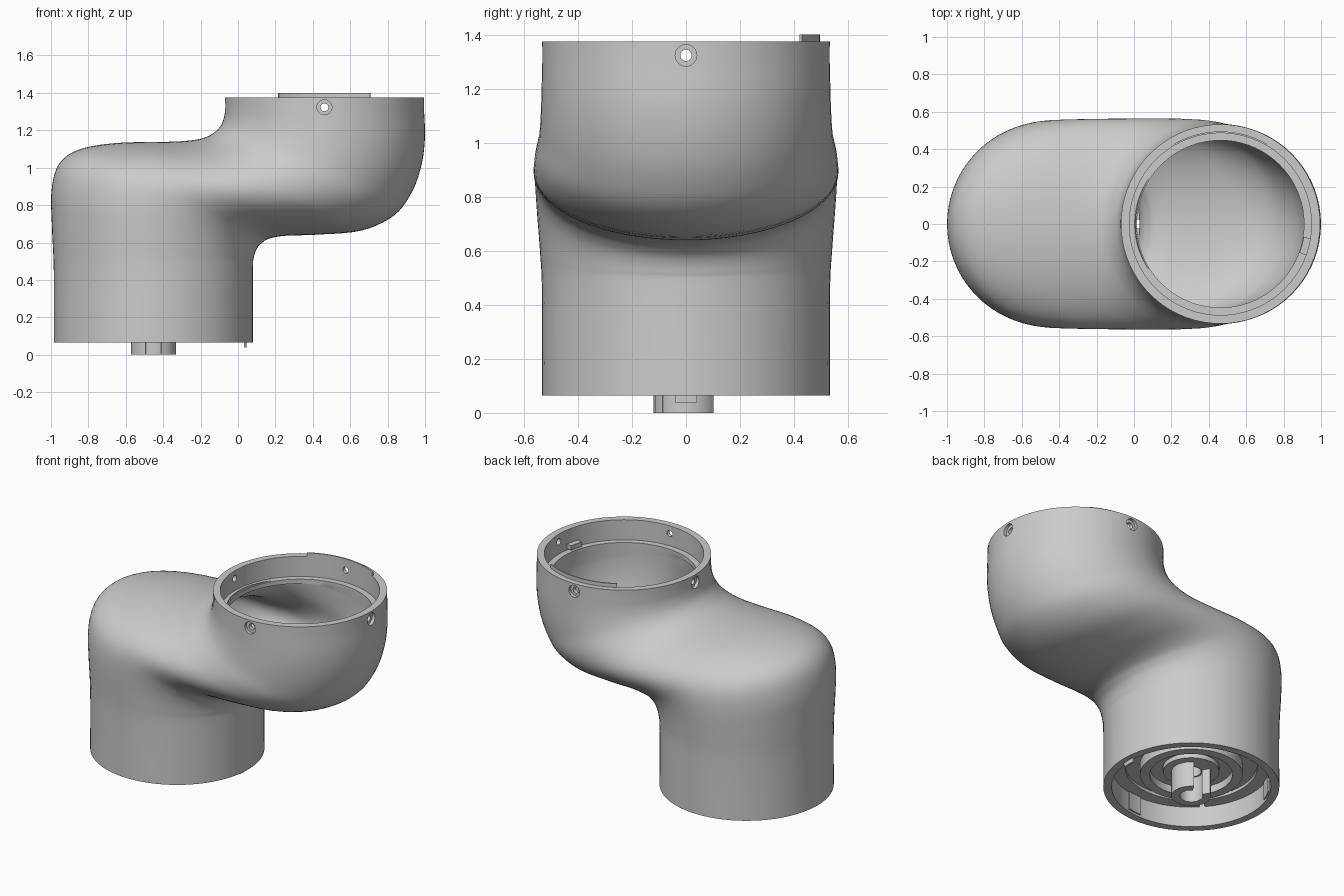
import bpy, bmesh
from math import sin, cos, pi, radians
from mathutils import Vector

if "Cube" in bpy.data.objects:
    bpy.data.objects.remove(bpy.data.objects["Cube"])

N = 72
LOW, UP = -0.452, 0.462          # x centres of lower and upper sockets


def finish(bm, name, hide=False):
    bmesh.ops.recalc_face_normals(bm, faces=bm.faces)
    me = bpy.data.meshes.new(name)
    bm.to_mesh(me)
    bm.free()
    ob = bpy.data.objects.new(name, me)
    bpy.context.collection.objects.link(ob)
    if hide:
        ob.hide_render = True
        ob.hide_set(True)
    return ob


def smooth(ob, angle=32):
    bpy.ops.object.select_all(action='DESELECT')
    ob.select_set(True)
    bpy.context.view_layer.objects.active = ob
    bpy.ops.object.shade_smooth_by_angle(angle=radians(angle))


def loft(bm, rings):
    """Closed skin through a cyclic list of vertex rings."""
    vs = [[bm.verts.new(p) for p in r] for r in rings]
    for a, b in zip(vs, vs[1:] + vs[:1]):
        for i in range(len(a)):
            j = (i + 1) % len(a)
            bm.faces.new((a[i], a[j], b[j], b[i]))


def section(s, wall=0.0):
    """Elliptical section between left and right silhouette points."""
    l, r = Vector((s[0], 0, s[1])), Vector((s[2], 0, s[3]))
    c, d = (l + r) / 2, (r - l) / 2
    d *= (d.length - wall) / d.length
    w = s[4] - wall
    return [c + d * cos(t) + Vector((0, w * sin(t), 0))
            for t in (2 * pi * i / N for i in range(N))]


def circle(x, r, z):
    return [Vector((x + r * cos(2 * pi * i / N), r * sin(2 * pi * i / N), z)) for i in range(N)]


def arc_block(name, x, r0, r1, z0, z1, a0, a1, n=16):
    """Curved block: a slice of a ring between two angles."""
    bm = bmesh.new()
    prev = None
    for i in range(n + 1):
        a = radians(a0 + (a1 - a0) * i / n)
        q = [bm.verts.new((x + r * cos(a), r * sin(a), z))
             for r, z in ((r0, z0), (r1, z0), (r1, z1), (r0, z1))]
        if prev:
            for k in range(4):
                m = (k + 1) % 4
                bm.faces.new((prev[k], prev[m], q[m], q[k]))
        if i in (0, n):
            bm.faces.new(q)
        prev = q
    ob = finish(bm, name)
    smooth(ob)
    return ob


def turned(name, x, profile):
    """Ring-shaped part from a closed (radius, z) profile."""
    bm = bmesh.new()
    loft(bm, [circle(x, r, z) for r, z in profile])
    ob = finish(bm, name)
    smooth(ob)
    return ob


# S-bend sections: left x, z, right x, z, half width in y
keys = [
    (-.985, .065, .080, .065, .533), (-.985, .45, .080, .45, .533),
    (-.995, .69, .085, .52, .541), (-.997, .88, .100, .565, .550),
    (-.957, 1.02, .125, .595, .556), (-.85, 1.097, .165, .62, .559),
    (-.65, 1.132, .25, .636, .562), (-.39, 1.138, .42, .642, .564),
    (-.26, 1.145, .66, .664, .564), (-.175, 1.162, .835, .745, .558),
    (-.125, 1.19, .93, .87, .543), (-.092, 1.225, .98, 1.01, .537),
    (-.075, 1.27, .999, 1.15, .534), (-.07, 1.315, .996, 1.30, .533),
    (-.07, 1.375, .995, 1.375, .533)]


def spline(k, steps=5):
    out = []
    for i in range(len(k) - 1):
        p = [Vector(k[max(0, min(len(k) - 1, i + o))]) for o in (-1, 0, 1, 2)]
        for s in range(steps):
            t = s / steps
            m0, m1 = (p[2] - p[0]) / 2, (p[3] - p[1]) / 2
            out.append(p[1] * (2*t**3 - 3*t*t + 1) + m0 * (t**3 - 2*t*t + t)
                       + p[2] * (3*t*t - 2*t**3) + m1 * (t**3 - t*t))
    return out + [Vector(k[-1])]


secs = spline(keys)
inner = [s for s in secs if s[1] > 0.3 and s[3] < 1.13]

# Hollow elbow body: outer skin, stepped top socket, bore, bottom socket
bm = bmesh.new()
rings = [section(s) for s in secs]
rings += [circle(UP, .487, 1.375), circle(UP, .487, 1.24),
          circle(UP, .447, 1.24), circle(UP, .447, 1.21)]
rings += [section(s, .05 + .035 * i / len(inner)) for i, s in reversed(list(enumerate(inner)))]
rings += [circle(LOW, .482, .26), circle(LOW, .482, .065)]
loft(bm, rings)
body = finish(bm, "elbow_body")

# Four countersunk screw holes round the top rim
bm = bmesh.new()
for k in range(4):
    d = Vector((cos(k * pi / 2), sin(k * pi / 2), 0))
    side = Vector((-d.y, d.x, 0))
    prof = [(.44, .021), (.512, .021), (.512, .040), (.60, .040)]
    loops = [[bm.verts.new(Vector((UP, 0, 1.323)) + d * h
                           + side * (r * cos(2*pi*i/24)) + Vector((0, 0, r * sin(2*pi*i/24))))
              for i in range(24)] for h, r in prof]
    for a, b in zip(loops, loops[1:]):
        for i in range(24):
            j = (i + 1) % 24
            bm.faces.new((a[i], a[j], b[j], b[i]))
    bm.faces.new(loops[0])
    bm.faces.new(loops[-1])
cutter = finish(bm, "screw_hole_cutter", hide=True)
mod = body.modifiers.new("screw_holes", 'BOOLEAN')
mod.object, mod.operation, mod.solver = cutter, 'DIFFERENCE', 'EXACT'
bpy.context.view_layer.objects.active = body
bpy.ops.object.modifier_apply(modifier=mod.name)
bpy.data.objects.remove(cutter)
smooth(body)

# Top socket: raised lip at the back and a locating key
arc_block("top_lip", UP, .486, .495, 1.365, 1.40, 60, 120)
arc_block("top_key", UP, .45, .49, 1.25, 1.28, -20, -9, 6)

# Bottom bulkhead with concentric steps, its rim broken by slots
turned("bulkhead", LOW, [
    (.06, .25), (.44, .25), (.44, .20), (.40, .20), (.40, .22), (.31, .22),
    (.31, .15), (.25, .15), (.25, .20), (.17, .20), (.17, .17), (.06, .17)])
for i, (a, b) in enumerate([(3, 100), (104, 220), (224, 343), (353, 357)]):
    arc_block(f"bulkhead_rim_{i}", LOW, .438, .484, .20, .25, a, b, 24)

# Slotted centre hub, its clips, and wall pads
arc_block("centre_hub", LOW, .07, .12, 0, .20, 122, 418, 40)
for s in (0, 1):
    arc_block(f"hub_clip_{s}", LOW, .10, .122, .0, .20, 225 + 65 * s, 250 + 65 * s, 4)
for k in range(3):
    arc_block(f"wall_pad_{k}", LOW, .473, .484, .08, .24, 30 + 120 * k, 42 + 120 * k, 6)
arc_block("bottom_tab", LOW, .485, .497, .038, .10, -4.7, 4.7, 4)
